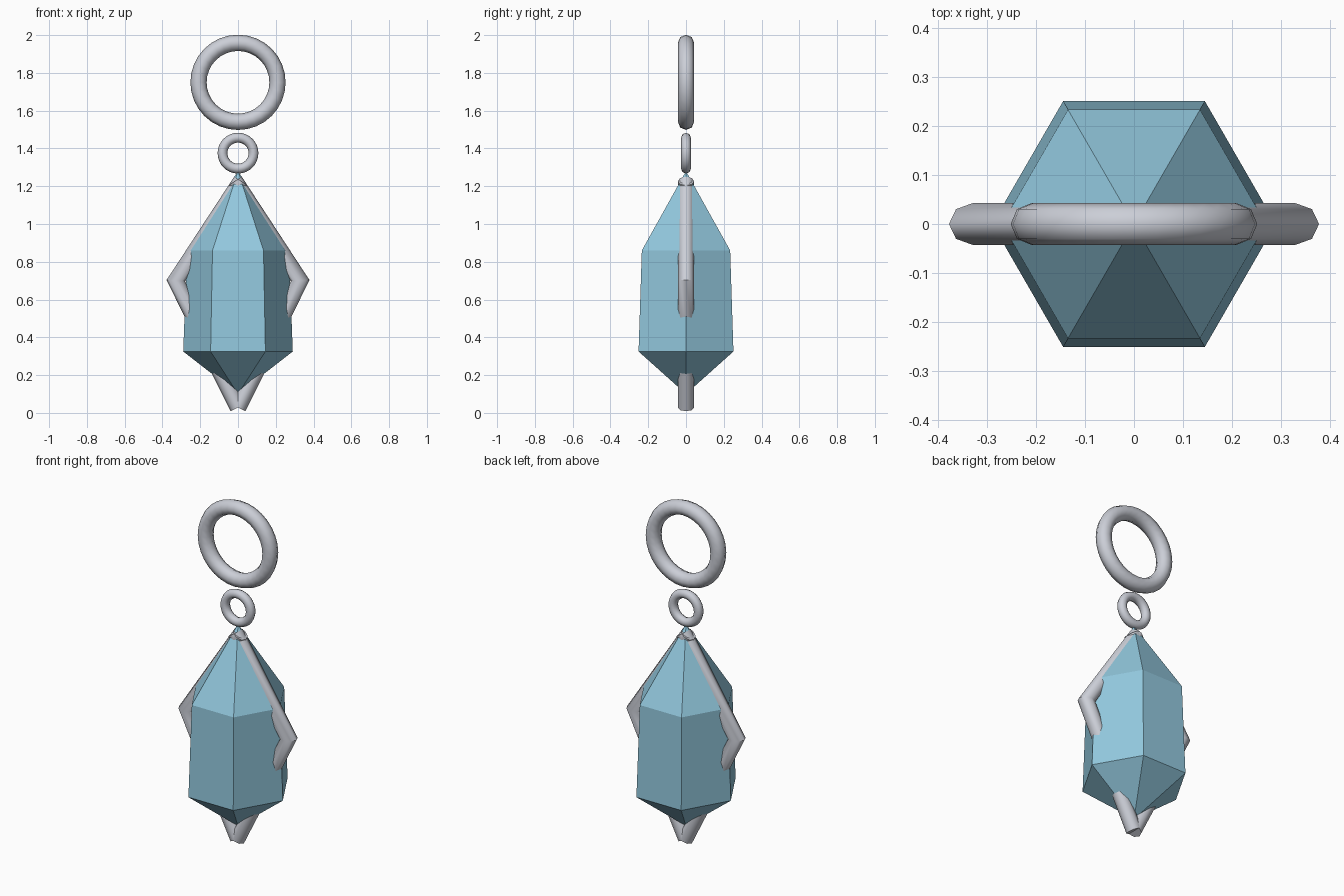
import bpy, bmesh, math
from mathutils import Vector

if "Cube" in bpy.data.objects:
    bpy.data.objects.remove(bpy.data.objects["Cube"])


def material(name, rgb):
    m = bpy.data.materials.new(name)
    m.diffuse_color = (*rgb, 1)
    m.use_nodes = True
    m.node_tree.nodes["Principled BSDF"].inputs["Base Color"].default_value = m.diffuse_color
    return m


SILVER = material("silver metal", (0.60, 0.62, 0.68))
BLUE = material("pale blue crystal", (0.29, 0.58, 0.73))


def finish(bm, name, mat, smooth=True):
    bmesh.ops.recalc_face_normals(bm, faces=bm.faces)
    mesh = bpy.data.meshes.new(name)
    bm.to_mesh(mesh)
    bm.free()
    mesh.materials.append(mat)
    ob = bpy.data.objects.new(name, mesh)
    bpy.context.collection.objects.link(ob)
    if smooth:
        bpy.ops.object.select_all(action='DESELECT')
        ob.select_set(True)
        bpy.context.view_layer.objects.active = ob
        bpy.ops.object.shade_smooth_by_angle(angle=math.radians(50))
    return ob


def rod(name, path, radius=0.043, sides=8):
    """Capped round rod along (x, z) points, with mitred bends."""
    bm = bmesh.new()
    pts = [Vector((x, 0, z)) for x, z in path]
    dirs = [(b - a).normalized() for a, b in zip(pts, pts[1:])]
    rings = []
    for i, p in enumerate(pts):
        a, b = dirs[max(i - 1, 0)], dirs[min(i, len(dirs) - 1)]
        t = (a + b).normalized()
        across = Vector((-t.z, 0, t.x)) / t.dot(a)
        rings.append([bm.verts.new(p + radius * (across * math.cos(k * math.tau / sides)
                      + Vector((0, 1, 0)) * math.sin(k * math.tau / sides)))
                      for k in range(sides)])
    for r, s in zip(rings, rings[1:]):
        for k in range(sides):
            n = (k + 1) % sides
            bm.faces.new((r[k], r[n], s[n], s[k]))
    bm.faces.new(rings[0])
    bm.faces.new(rings[-1])
    return finish(bm, name, SILVER)


def ring(name, z, major, minor):
    bpy.ops.mesh.primitive_torus_add(location=(0, 0, z), rotation=(math.pi / 2, 0, 0),
                                     major_radius=major, minor_radius=minor,
                                     major_segments=32, minor_segments=8)
    ob = bpy.context.object
    ob.name = name
    ob.data.materials.append(SILVER)
    bpy.ops.object.shade_smooth_by_angle(angle=math.radians(50))


# Six-sided crystal, pointed at both ends
bm = bmesh.new()
tip, foot = bm.verts.new((0, 0, 1.28)), bm.verts.new((0, 0, 0.10))
low, high = [[bm.verts.new((r * math.cos(k * math.pi / 3), r * math.sin(k * math.pi / 3), z))
              for k in range(6)] for r, z in ((0.29, 0.325), (0.27, 0.86))]
for k in range(6):
    n = (k + 1) % 6
    bm.faces.new((low[k], low[n], high[n], high[k]))
    bm.faces.new((high[k], high[n], tip))
    bm.faces.new((low[n], low[k], foot))
finish(bm, "crystal", BLUE, smooth=False)

# Hanging rings
ring("large_ring", 1.75, 0.209, 0.043)
ring("small_ring", 1.375, 0.082, 0.026)

# Bent holding arms and lower prongs on both sides
for side, s in (("left", -1), ("right", 1)):
    rod(side + "_arm", [(-0.016 * s, 1.227), (0.329 * s, 0.70), (0.225 * s, 0.49)])
    rod(side + "_prong", [(0, 0.028), (0.10 * s, 0.228)])
